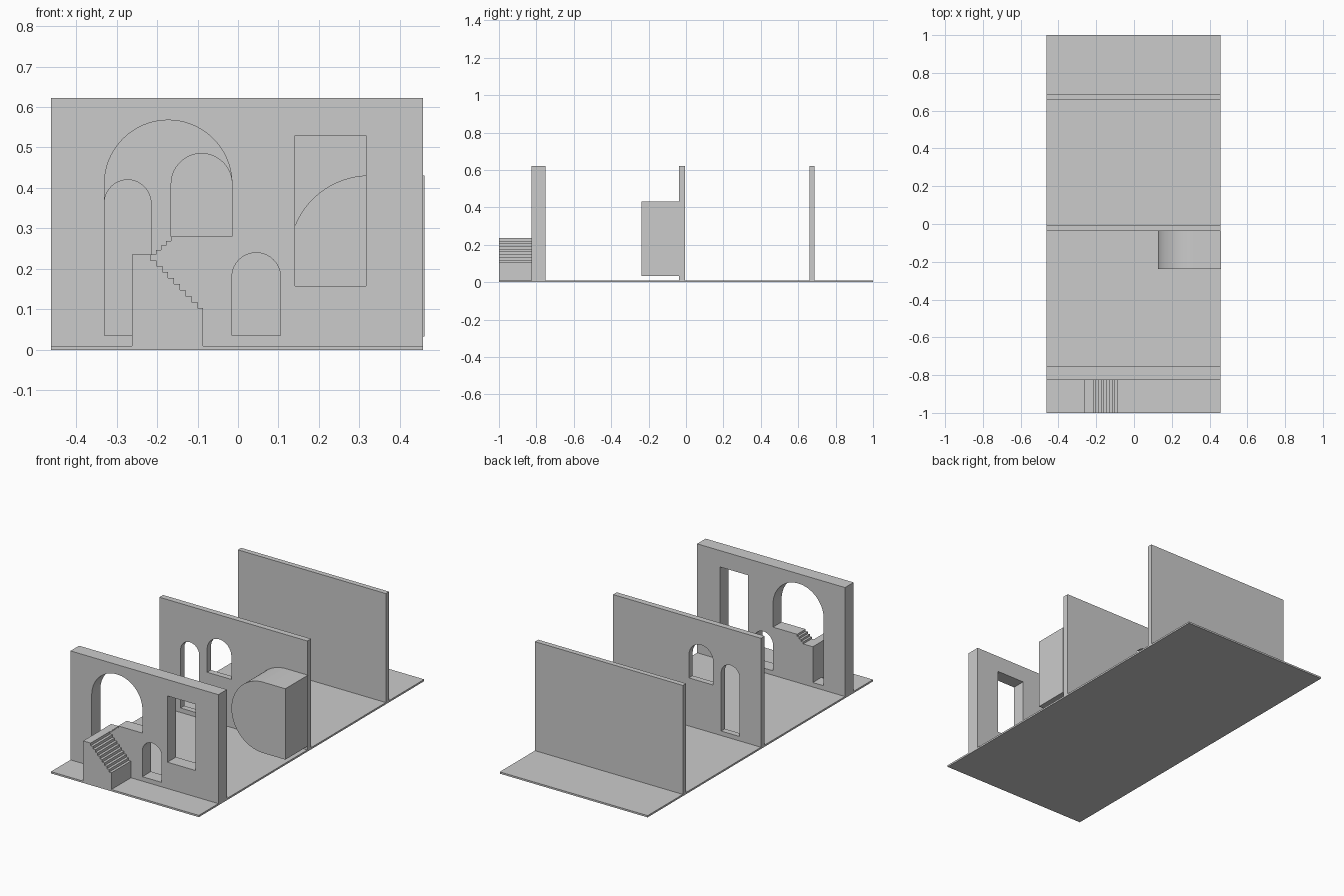
import bpy, bmesh, math

if "Cube" in bpy.data.objects:
    bpy.data.objects.remove(bpy.data.objects["Cube"])

LEFT, RIGHT, BASE, TOP = -0.462, 0.457, 0.01, 0.622


def arc(cx, cz, r, start, end, n=32):
    angles = [math.radians(start + (end - start) * i / n) for i in range(n + 1)]
    return [(cx + r * math.cos(a), cz + r * math.sin(a)) for a in angles]


def rect(x0, x1, z0, z1):
    return [(x0, z0), (x1, z0), (x1, z1), (x0, z1)]


def arch(x0, x1, z0, top):
    r = (x1 - x0) / 2
    return [(x0, z0), (x1, z0)] + arc((x0 + x1) / 2, top - r, r, 0, 180)


def steps(x, z, dx, dz, n):
    """Zigzag of n steps: run along x, then rise along z."""
    pts = []
    for _ in range(n):
        pts.append((x + dx, z))
        x, z = x + dx, z + dz
        pts.append((x, z))
    return pts


def slab(name, y0, y1, outline, holes=()):
    """Extrude an x-z outline with holes from y0 to y1."""
    curve = bpy.data.curves.new(name, 'CURVE')
    curve.dimensions = '2D'
    curve.fill_mode = 'BOTH'
    curve.extrude = (y1 - y0) / 2
    for loop in [outline, *holes]:
        spline = curve.splines.new('POLY')
        spline.points.add(len(loop) - 1)
        for p, (x, z) in zip(spline.points, loop):
            p.co = (x, z, 0, 1)
        spline.use_cyclic_u = True
    temp = bpy.data.objects.new(name + "_curve", curve)
    bpy.context.collection.objects.link(temp)
    bpy.context.view_layer.update()
    mesh = bpy.data.meshes.new_from_object(
        temp.evaluated_get(bpy.context.evaluated_depsgraph_get()))
    bpy.data.objects.remove(temp)
    bm = bmesh.new()
    bm.from_mesh(mesh)
    bmesh.ops.remove_doubles(bm, verts=bm.verts, dist=1e-5)
    for v in bm.verts:
        x, z, d = v.co
        v.co = (x, (y0 + y1) / 2 - d, z)
    bmesh.ops.recalc_face_normals(bm, faces=bm.faces)
    bm.to_mesh(mesh)
    bm.free()
    mesh.name = name
    obj = bpy.data.objects.new(name, mesh)
    bpy.context.collection.objects.link(obj)
    bpy.ops.object.select_all(action='DESELECT')
    obj.select_set(True)
    bpy.context.view_layer.objects.active = obj
    bpy.ops.object.shade_smooth_by_angle(angle=math.radians(30))
    return obj


wall = rect(LEFT, RIGHT, BASE, TOP)

# Floor
slab("floor", -1, 1, rect(LEFT, RIGHT, 0, BASE))

# Front wall: large arch over a stepped ledge, small arch, tall window
large_arch = (arc(-0.1725, 0.41, 0.1575, 0, 180, 48)
              + [(-0.33, 0.035), (-0.262, 0.035), (-0.262, 0.236), (-0.215, 0.236)]
              + steps(-0.215, 0.236, 0.0125, 0.011, 4)
              + [(-0.015, 0.28)])
slab("front_wall", -0.827, -0.751, wall,
     [large_arch, arch(-0.015, 0.105, 0.035, 0.24), rect(0.141, 0.316, 0.158, 0.53)])

# Staircase leading up to the large arch
slab("staircase", -1, -0.827,
     [(-0.262, BASE), (-0.086, BASE), (-0.086, 0.104)]
     + steps(-0.086, 0.104, -0.0144, 0.01467, 9) + [(-0.262, 0.236)])

# Middle wall with a tall narrow arch and a raised arch
slab("middle_wall", -0.038, -0.005, wall,
     [arch(-0.33, -0.215, 0.035, 0.42), arch(-0.165, -0.015, 0.28, 0.485)])

# Half-round block on the middle wall
slab("rounded_block", -0.238, -0.038,
     [(0.461, 0.033), (0.461, 0.431)] + arc(0.325, 0.232, 0.199, 90, 270, 48))

# Back wall
slab("back_wall", 0.659, 0.688, wall)
